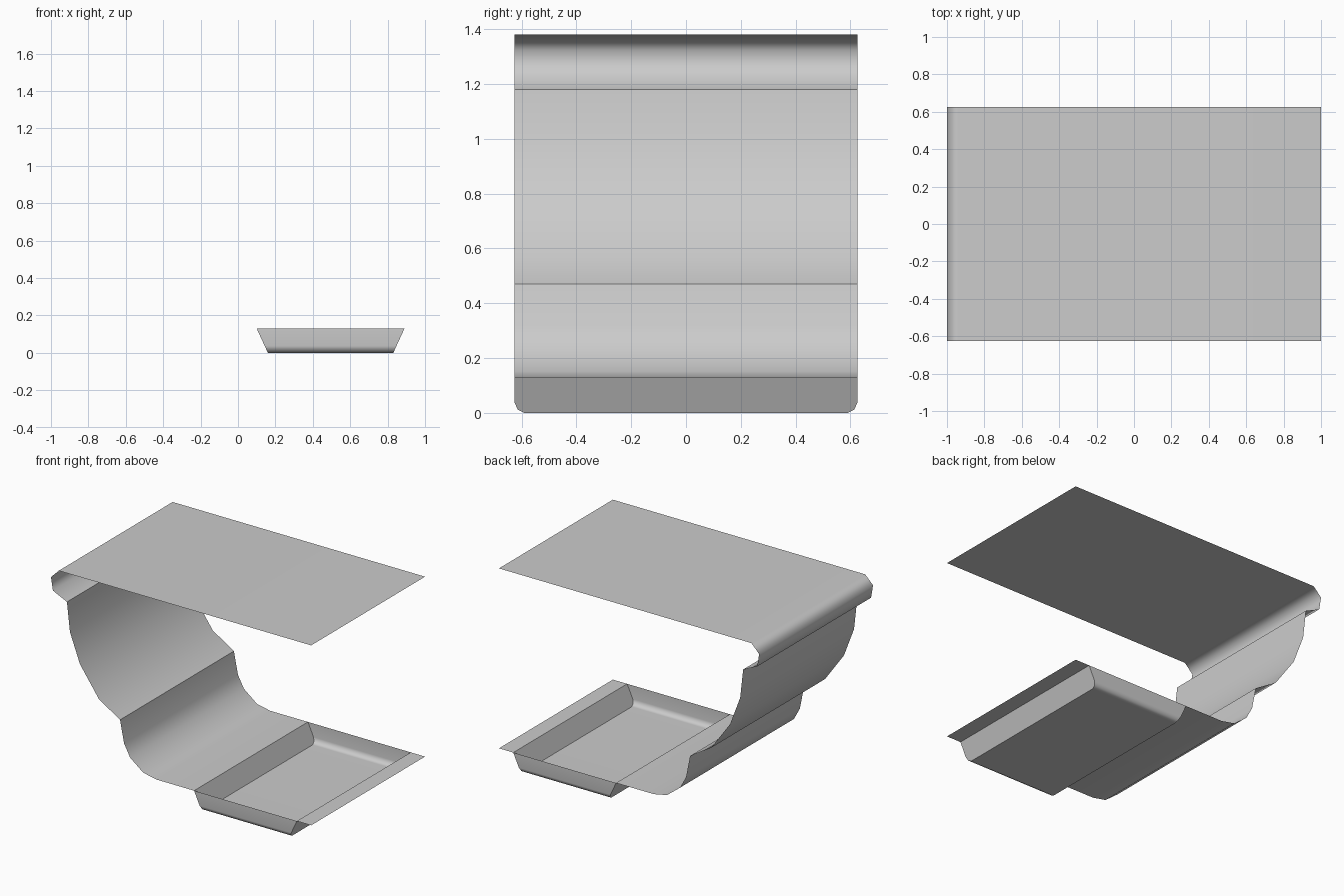
import bpy
import bmesh

cube = bpy.data.objects.get("Cube")
if cube:
    bpy.data.objects.remove(cube, do_unlink=True)

HALF_DEPTH = 0.625
RIM_Z = 0.13

grey = bpy.data.materials.new("light grey")
grey.use_nodes = True
COLOUR = (0.6, 0.6, 0.6, 1)
grey.diffuse_color = COLOUR
grey.node_tree.nodes["Principled BSDF"].inputs["Base Color"].default_value = COLOUR


def finish(name, bm):
    """Turn a bmesh into a smooth object whose flats stay flat."""
    mesh = bpy.data.meshes.new(name)
    bm.to_mesh(mesh)
    bm.free()
    mesh.materials.append(grey)
    obj = bpy.data.objects.new(name, mesh)
    bpy.context.collection.objects.link(obj)
    weighted = obj.modifiers.new("weighted normals", 'WEIGHTED_NORMAL')
    weighted.keep_sharp = True
    return obj


def sheet(name, profile, creases=()):
    """Sweep an x-z profile across the full depth; creases are sharp points."""
    bm = bmesh.new()
    rows = [[bm.verts.new((x, y, z)) for y in (-HALF_DEPTH, HALF_DEPTH)]
            for x, z in profile]
    for a, b in zip(rows, rows[1:]):
        bm.faces.new((a[0], b[0], b[1], a[1])).smooth = True
    for i in creases:
        bm.edges.get(rows[i]).smooth = False
    return finish(name, bm)


# Top panel, curled edge, two curved back panels and lower shelf
curl = [(-0.94, 1.38), (-1, 1.32), (-0.985, 1.23), (-0.877, 1.18)]
upper_back = [(-0.854, 0.977), (-0.777, 0.774), (-0.631, 0.57), (-0.469, 0.47)]
lower_back = [(-0.438, 0.314), (-0.392, 0.229), (-0.292, 0.151), (-0.19, RIM_Z)]
sheet("curved_shell", [(1, 1.38)] + curl + upper_back + lower_back + [(0.1, RIM_Z)],
      creases=(4, 8))

# Narrow lip beyond the tray
sheet("tray_lip", [(0.89, RIM_Z), (1, RIM_Z)])

# Sunken tray: rounded y-z section between two sloping ends
side = [(HALF_DEPTH, RIM_Z), (HALF_DEPTH, 0.037), (0.614, 0.012), (0.59, 0)]
section = [(-y, z) for y, z in side] + side[::-1]
bm = bmesh.new()
ends = []
for x, slope in ((0.1, 0.46), (0.89, -0.46)):
    ends.append([bm.verts.new((x + slope * (RIM_Z - z), y, z)) for y, z in section])
left, right = ends
for i in range(len(section) - 1):
    bm.faces.new((left[i], right[i], right[i + 1], left[i + 1])).smooth = True
bm.faces.new(left)
bm.faces.new(right[::-1])
for end in ends:
    for a, b in zip(end, end[1:]):
        bm.edges.get((a, b)).smooth = False
finish("tray", bm)
